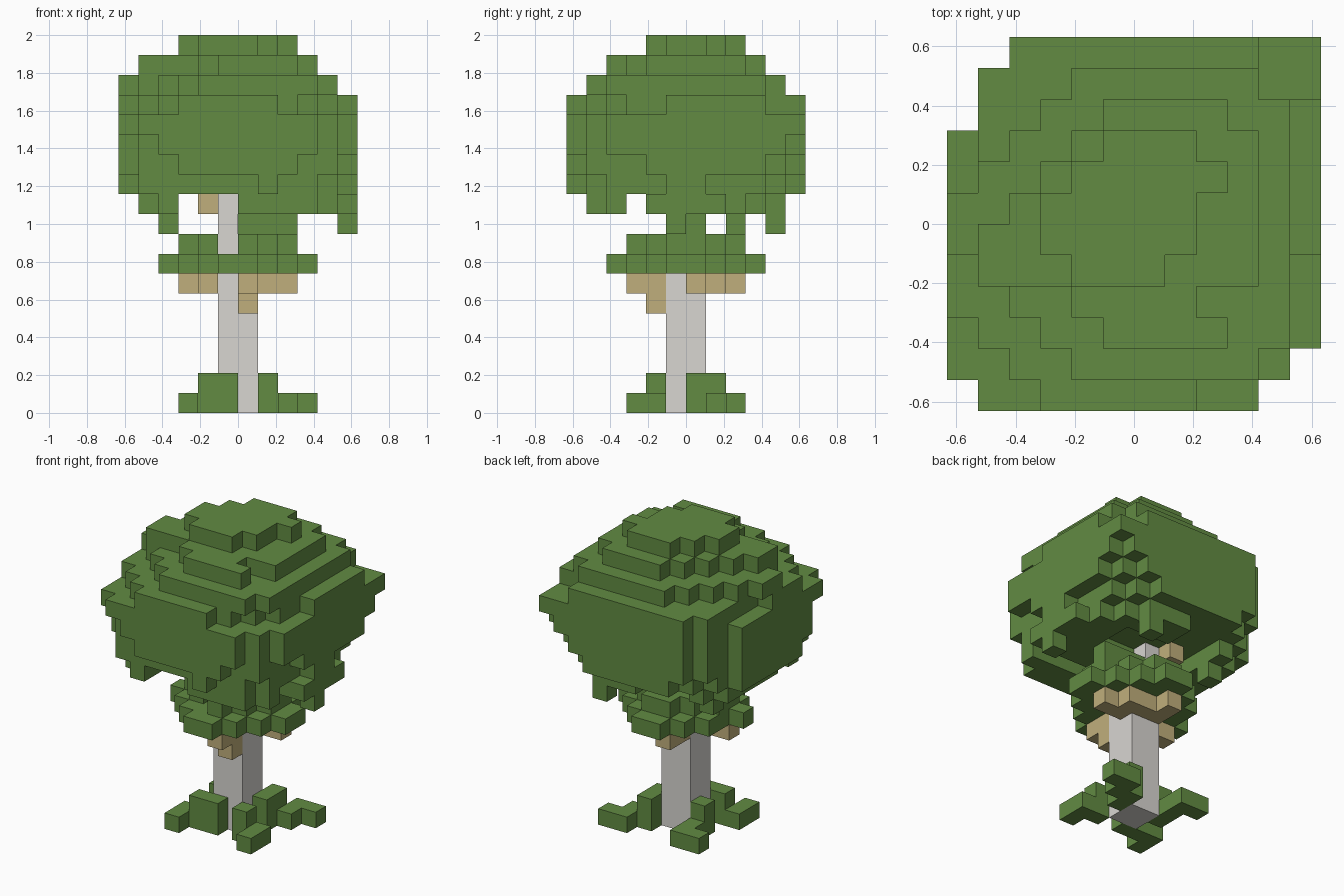
import bpy
import bmesh
from mathutils import Vector

if "Cube" in bpy.data.objects:
    bpy.data.objects.remove(bpy.data.objects["Cube"], do_unlink=True)

UNIT = 2 / 19  # edge length of one block
SIDES = [Vector(s) for s in ((1, 0, 0), (-1, 0, 0), (0, 1, 0),
                             (0, -1, 0), (0, 0, 1), (0, 0, -1))]


def make_material(name, colour):
    mat = bpy.data.materials.new(name)
    mat.use_nodes = True
    mat.diffuse_color = (*colour, 1)
    mat.node_tree.nodes["Principled BSDF"].inputs["Base Color"].default_value = (*colour, 1)
    return mat


def box(x0, x1, y0, y1, z0, z1):
    return {(x, y, z) for x in range(x0, x1) for y in range(y0, y1) for z in range(z0, z1)}


def slab(z, x0, x1, y0, y1, back_left, back_right, front_left, front_right):
    """One layer of blocks with a stair-stepped cut at each corner."""
    cells = set()
    for x, y, _ in box(x0, x1, y0, y1, z, z + 1):
        west, east, south, north = x - x0, x1 - 1 - x, y - y0, y1 - 1 - y
        if (west + north >= back_left and east + north >= back_right
                and west + south >= front_left and east + south >= front_right):
            cells.add((x, y, z))
    return cells


def diamond(z, reach, half):
    return {(x, y, z) for x, y, _ in box(-half, half, -half, half, z, z + 1)
            if abs(x + 0.5) + abs(y + 0.5) <= reach}


def layer(z, *columns):
    return {(x, y, z) for x, y in columns}


# Crown: rounded layers, each with its own corner cuts
crown = set()
for row in (
    (11, -6, 6, -6, 6, 3, 3, 2, 3),
    (12, -6, 6, -6, 6, 2, 2, 2, 2),
    (13, -6, 6, -6, 6, 2, 1, 2, 2),
    (14, -6, 6, -6, 6, 2, 0, 1, 2),
    (15, -6, 6, -6, 6, 2, 2, 3, 4),
    (16, -6, 5, -5, 5, 4, 1, 4, 1),
    (17, -5, 4, -4, 4, 4, 1, 4, 1),
    (18, -3, 3, -2, 3, 2, 1, 1, 2),
):
    crown |= slab(*row)
crown -= box(5, 6, -6, -1, 15, 16)      # lower front part of the left side
crown -= box(4, 6, 4, 6, 15, 16)        # lower back left corner
crown -= box(-6, -5, 0, 6, 15, 16)      # lower back part of the right side
crown -= box(-6, -5, 3, 6, 11, 16)      # back right corner
# Undercuts of the front, left and right walls
crown -= box(-6, -3, -6, -5, 11, 13) | box(3, 6, -6, -5, 12, 13)
crown -= box(-3, 1, -6, -5, 11, 12) | box(2, 6, -6, -5, 11, 12)
crown -= box(5, 6, -6, -2, 12, 13) | box(5, 6, -6, -1, 11, 12) | box(5, 6, 1, 6, 11, 12)
crown -= box(-6, -5, -6, -3, 11, 12)
crown -= box(2, 4, -3, -2, 17, 18) | box(2, 3, 0, 1, 18, 19)  # notches on top
crown |= box(-5, -3, -2, 0, 17, 18)     # bump on the right side

# Ragged skirt and hanging tips under the crown
skirt = slab(10, -5, 6, -5, 5, 2, 3, 1, 2) - box(-3, 3, -3, 3, 10, 11)
skirt -= box(-3, 0, -6, 6, 10, 11) | box(-6, 6, -3, -2, 10, 11)
skirt |= box(0, 3, -2, 0, 10, 11)
hanging_tips = layer(9, (5, -1), (2, 4), (-4, 2))

# Lower leaf collar around the trunk
collar = diamond(7, 4, 4) | diamond(8, 3, 3) | box(0, 3, 0, 1, 9, 10)
collar -= box(-1, 0, -3, -1, 8, 9) | box(-4, -3, 0, 1, 7, 8)

# Trunk, slimmer above the collar
trunk = box(-1, 1, -1, 1, 0, 8) | box(-1, 0, -1, 1, 8, 11)

# Short branches below the collar and one stub below the crown
branches = layer(6, (1, 0), (2, 0), (1, 1), (0, 1), (-1, 1), (-1, 2), (0, -2), (0, -3),
                 (-2, -1), (-3, -1), (-2, -2))
branches |= layer(5, (0, -2)) | layer(10, (-2, 1))

# Four crooked arms of leaves on the ground
ground_leaves = layer(0, (1, 0), (1, 1), (2, 1), (2, 2), (3, 2),
                      (1, -2), (2, -2), (2, -3),
                      (-1, -2), (-2, -2), (-3, -2), (-3, -3),
                      (-2, 0), (-2, 1), (-2, 2), (-3, 2))
ground_leaves |= layer(1, (1, 0), (1, 1), (1, -2), (-1, -2), (-2, -2), (-2, 0))

leaf = make_material("leaf green", (0.122, 0.26, 0.055))
bark = make_material("pale grey bark", (0.69, 0.67, 0.64))
wood = make_material("tan wood", (0.53, 0.43, 0.20))

parts = [
    ("trunk", trunk, bark),
    ("branches", branches, wood),
    ("crown", crown, leaf),
    ("crown_skirt", skirt, leaf),
    ("hanging_tips", hanging_tips, leaf),
    ("leaf_collar", collar, leaf),
    ("ground_leaves", ground_leaves, leaf),
]

# Each block belongs to the first part that claims it
owner = {}
for name, cells, _ in parts:
    for cell in cells:
        owner.setdefault(cell, name)


def build(name, mat):
    """Make one object from the exposed block faces of a part."""
    bm = bmesh.new()
    for cell in sorted(c for c, part in owner.items() if part == name):
        centre = Vector(cell) + Vector((0.5, 0.5, 0.5))
        for side in SIDES:
            if tuple(int(v) for v in Vector(cell) + side) in owner:
                continue
            u = side.yzx
            v = side.cross(u)
            corners = [centre + (side + u * a + v * b) / 2
                       for a, b in ((1, 1), (-1, 1), (-1, -1), (1, -1))]
            bm.faces.new([bm.verts.new(c * UNIT) for c in corners])
    bmesh.ops.remove_doubles(bm, verts=bm.verts, dist=UNIT / 100)
    mesh = bpy.data.meshes.new(name)
    bm.to_mesh(mesh)
    bm.free()
    mesh.materials.append(mat)
    bpy.context.scene.collection.objects.link(bpy.data.objects.new(name, mesh))


for name, _, mat in parts:
    build(name, mat)
